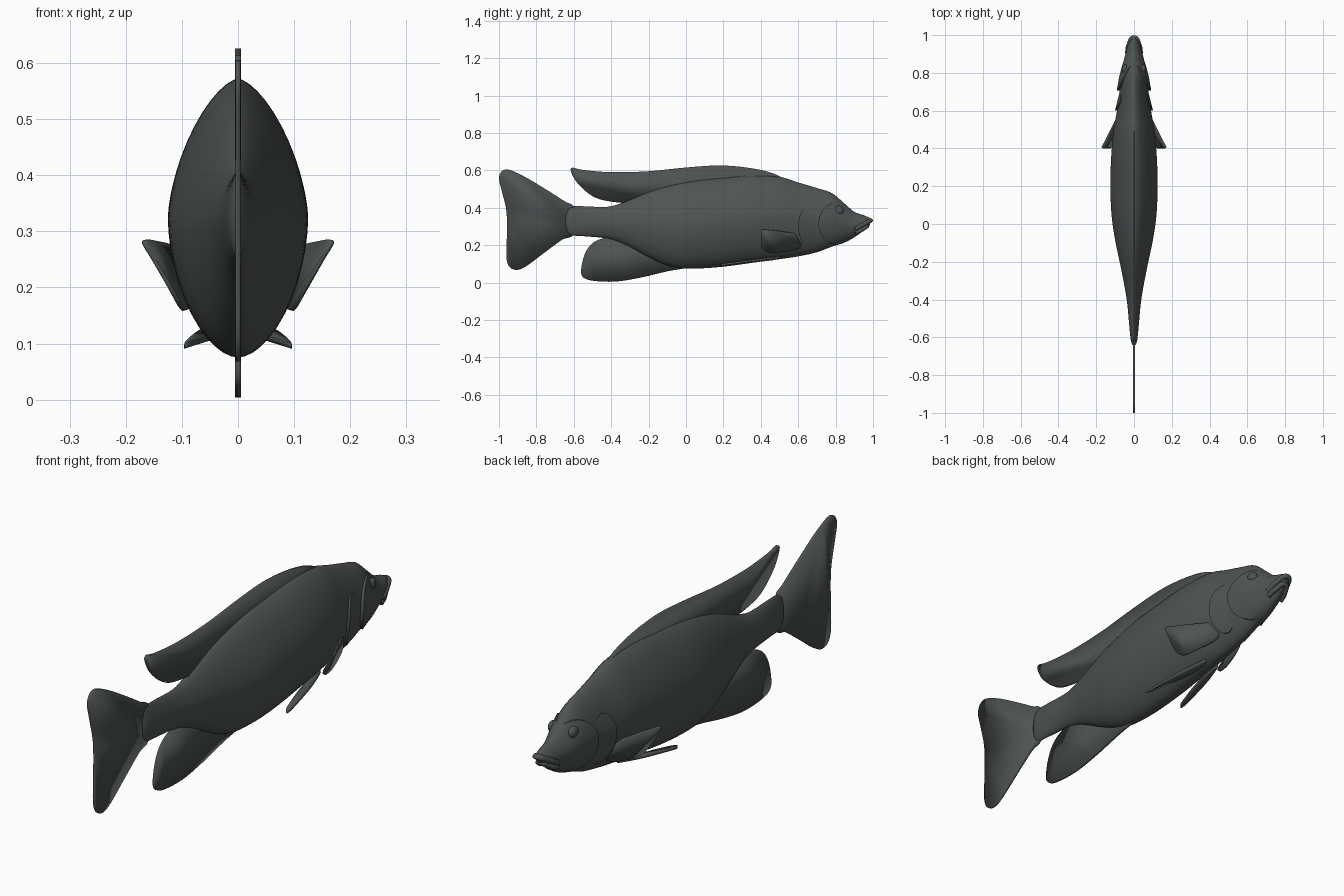
import bpy, bmesh, math
from mathutils import Vector

if "Cube" in bpy.data.objects:
    bpy.data.objects.remove(bpy.data.objects["Cube"])

skin = bpy.data.materials.new("dark slate")
skin.diffuse_color = (0.078, 0.088, 0.086, 1)
skin.use_nodes = True
skin.node_tree.nodes["Principled BSDF"].inputs["Base Color"].default_value = skin.diffuse_color


def finish(ob, smooth=True):
    ob.data.materials.append(skin)
    if smooth and ob.type == 'MESH':
        bpy.ops.object.select_all(action='DESELECT')
        ob.select_set(True)
        bpy.context.view_layer.objects.active = ob
        bpy.ops.object.shade_smooth_by_angle(angle=math.radians(40))
    return ob


def mesh_object(name, verts, faces):
    me = bpy.data.meshes.new(name)
    me.from_pydata(verts, [], faces)
    bm = bmesh.new()
    bm.from_mesh(me)
    bmesh.ops.recalc_face_normals(bm, faces=bm.faces)
    bm.to_mesh(me)
    bm.free()
    ob = bpy.data.objects.new(name, me)
    bpy.context.collection.objects.link(ob)
    return finish(ob)


def spline(p0, p1, p2, p3, t):
    return tuple(0.5 * (2 * b + (c - a) * t + (2 * a - 5 * b + 4 * c - d) * t * t
                        + (3 * b - a - 3 * c + d) * t ** 3)
                 for a, b, c, d in zip(p0, p1, p2, p3))


# Body stations: y, top z, bottom z, half width
STATIONS = [
    (-0.645, 0.37, 0.29, 0.004), (-0.62, 0.405, 0.255, 0.016), (-0.55, 0.408, 0.248, 0.024),
    (-0.42, 0.405, 0.235, 0.036), (-0.32, 0.435, 0.20, 0.052), (-0.2, 0.485, 0.135, 0.076),
    (-0.08, 0.52, 0.085, 0.101), (0.05, 0.545, 0.075, 0.119), (0.2, 0.56, 0.085, 0.125),
    (0.35, 0.572, 0.105, 0.121), (0.5, 0.565, 0.125, 0.108), (0.6, 0.535, 0.14, 0.09),
    (0.7, 0.505, 0.162, 0.077), (0.78, 0.478, 0.192, 0.07), (0.85, 0.42, 0.215, 0.058),
    (0.9, 0.378, 0.242, 0.045), (0.95, 0.36, 0.278, 0.032), (0.985, 0.345, 0.31, 0.014),
]
rows = []
for i in range(len(STATIONS) - 1):
    ctrl = [STATIONS[min(max(i + k, 0), len(STATIONS) - 1)] for k in (-1, 0, 1, 2)]
    rows += [spline(*ctrl, k / 5) for k in range(5)]
rows.append(STATIONS[-1])
N_TOP, N_BOT = 1.55, 1.8


def surface_x(y, z):
    for a, b in zip(rows, rows[1:]):
        if a[0] <= y <= b[0]:
            f = (y - a[0]) / (b[0] - a[0])
            top, bot, w = [p + (q - p) * f for p, q in zip(a[1:], b[1:])]
            t = min(abs(z - (top + bot) / 2) / ((top - bot) / 2), 1)
            n = N_TOP if z > (top + bot) / 2 else N_BOT
            return w * (1 - t ** n) ** (1 / n)
    return 0


# Body loft
SEG = 48
verts, faces = [], []
for y, top, bot, w in rows:
    for s in range(SEG):
        a = 2 * math.pi * s / SEG
        c, sn = math.cos(a), math.sin(a)
        e = 2 / (N_TOP if sn > 0 else N_BOT)
        verts.append((math.copysign(abs(c) ** e, c) * w, y,
                      (top + bot) / 2 + math.copysign(abs(sn) ** e, sn) * (top - bot) / 2))
for r in range(len(rows) - 1):
    for s in range(SEG):
        a, b = r * SEG + s, r * SEG + (s + 1) % SEG
        faces.append((a, b, b + SEG, a + SEG))
faces += [tuple(range(SEG)), tuple(range(len(verts) - SEG, len(verts)))]
mesh_object("body", verts, faces)


# Raised plates that follow the body and lift towards the rear edge
def plate(name, cy, cz, ry, rz, lift):
    for side, label in ((1, "right"), (-1, "left")):
        vs, fs, n, rings = [], [], 40, 8
        for k in range(rings + 1):
            r = max(min((k + 1) / rings, 1), 0.01)
            for s in range(n):
                a = 2 * math.pi * s / n
                y, z = cy + ry * r * math.cos(a), cz + rz * r * math.sin(a)
                back = (1 - r * math.cos(a)) / 2
                x = surface_x(y, z) + (-0.012 if k == rings else lift * back - 0.003)
                vs.append((side * max(x, 0), y, z))
        for k in range(rings):
            for s in range(n):
                a, b = k * n + s, k * n + (s + 1) % n
                fs.append((a, b, b + n, a + n))
        fs.append(tuple(range(n)))
        mesh_object(f"{name}_{label}", vs, fs)


plate("gill_cover", 0.805, 0.315, 0.097, 0.112, 0.018)
plate("shoulder_plate", 0.66, 0.3, 0.06, 0.11, 0.014)


# Thin fins from smoothed outlines
def fin(name, pts, thick, steps=4):
    n = len(pts)
    vs = [spline(*(pts[(i + k) % n] for k in (-1, 0, 1, 2)), t / steps)
          for i in range(n) for t in range(steps)]
    ob = mesh_object(name, vs, [tuple(range(len(vs)))])
    mod = ob.modifiers.new("thickness", 'SOLIDIFY')
    mod.thickness, mod.offset = thick, 0
    return ob


def flat(pts):
    return [(0, y, z) for y, z in pts]


fin("dorsal_fin", flat([
    (0.52, 0.555), (0.4, 0.602), (0.2, 0.626), (0, 0.615), (-0.2, 0.595), (-0.4, 0.59),
    (-0.55, 0.602), (-0.61, 0.614), (-0.612, 0.585), (-0.575, 0.525), (-0.5, 0.462),
    (-0.42, 0.436), (-0.3, 0.425), (-0.15, 0.44), (0.2, 0.5), (0.48, 0.51)]), 0.011)
fin("tail_fin", flat([
    (-0.6, 0.4), (-0.65, 0.435), (-0.76, 0.505), (-0.88, 0.575), (-0.965, 0.605), (-1.0, 0.565),
    (-0.985, 0.49), (-0.96, 0.38), (-0.958, 0.25), (-0.96, 0.13), (-0.94, 0.08), (-0.9, 0.068),
    (-0.85, 0.09), (-0.75, 0.165), (-0.66, 0.23), (-0.6, 0.26)]), 0.009)
fin("anal_fin", flat([
    (0.02, 0.085), (-0.1, 0.06), (-0.25, 0.025), (-0.38, 0.005), (-0.5, 0.01), (-0.552, 0.03),
    (-0.56, 0.075), (-0.54, 0.155), (-0.5, 0.21), (-0.44, 0.237), (-0.36, 0.237),
    (-0.28, 0.235), (-0.15, 0.18), (0, 0.13)]), 0.011)

# Paired fins, eyes
PECTORAL = [(0.065, 0.61, 0.25), (0.11, 0.52, 0.272), (0.15, 0.44, 0.282), (0.168, 0.405, 0.282),
            (0.15, 0.402, 0.25), (0.118, 0.405, 0.195), (0.1, 0.435, 0.163), (0.088, 0.5, 0.162),
            (0.058, 0.605, 0.185)]
PELVIC = [(0.035, 0.5, 0.135), (0.065, 0.4, 0.122), (0.085, 0.29, 0.108), (0.096, 0.2, 0.096),
          (0.085, 0.2, 0.099), (0.06, 0.28, 0.107), (0.035, 0.38, 0.115), (0.025, 0.47, 0.125)]
for side, label in ((1, "right"), (-1, "left")):
    fin(f"pectoral_fin_{label}", [(side * x, y, z) for x, y, z in PECTORAL], 0.008)
    fin(f"pelvic_fin_{label}", [(side * x, y, z) for x, y, z in PELVIC], 0.01)
    bpy.ops.mesh.primitive_uv_sphere_add(segments=24, ring_count=12, radius=1,
                                         location=(side * 0.047, 0.818, 0.385))
    eye = bpy.context.object
    eye.name = f"eye_{label}"
    eye.scale = (0.017, 0.026, 0.024)
    finish(eye)


# Lips as bent tubes round the snout
def lip(name, pts, radius):
    cu = bpy.data.curves.new(name, 'CURVE')
    cu.dimensions, cu.bevel_depth, cu.bevel_resolution, cu.use_fill_caps = '3D', radius, 4, True
    path = pts + [(-x, y, z) for x, y, z in pts[-2::-1]]
    sp = cu.splines.new('BEZIER')
    sp.bezier_points.add(len(path) - 1)
    for bp, co in zip(sp.bezier_points, path):
        bp.co = Vector(co)
        bp.handle_left_type = bp.handle_right_type = 'AUTO'
    ob = bpy.data.objects.new(name, cu)
    bpy.context.collection.objects.link(ob)
    finish(ob)


lip("upper_lip", [(0.036, 0.905, 0.286), (0.027, 0.95, 0.312), (0, 0.987, 0.332)], 0.012)
lip("lower_lip", [(0.033, 0.905, 0.266), (0.024, 0.942, 0.283), (0, 0.97, 0.303)], 0.011)
